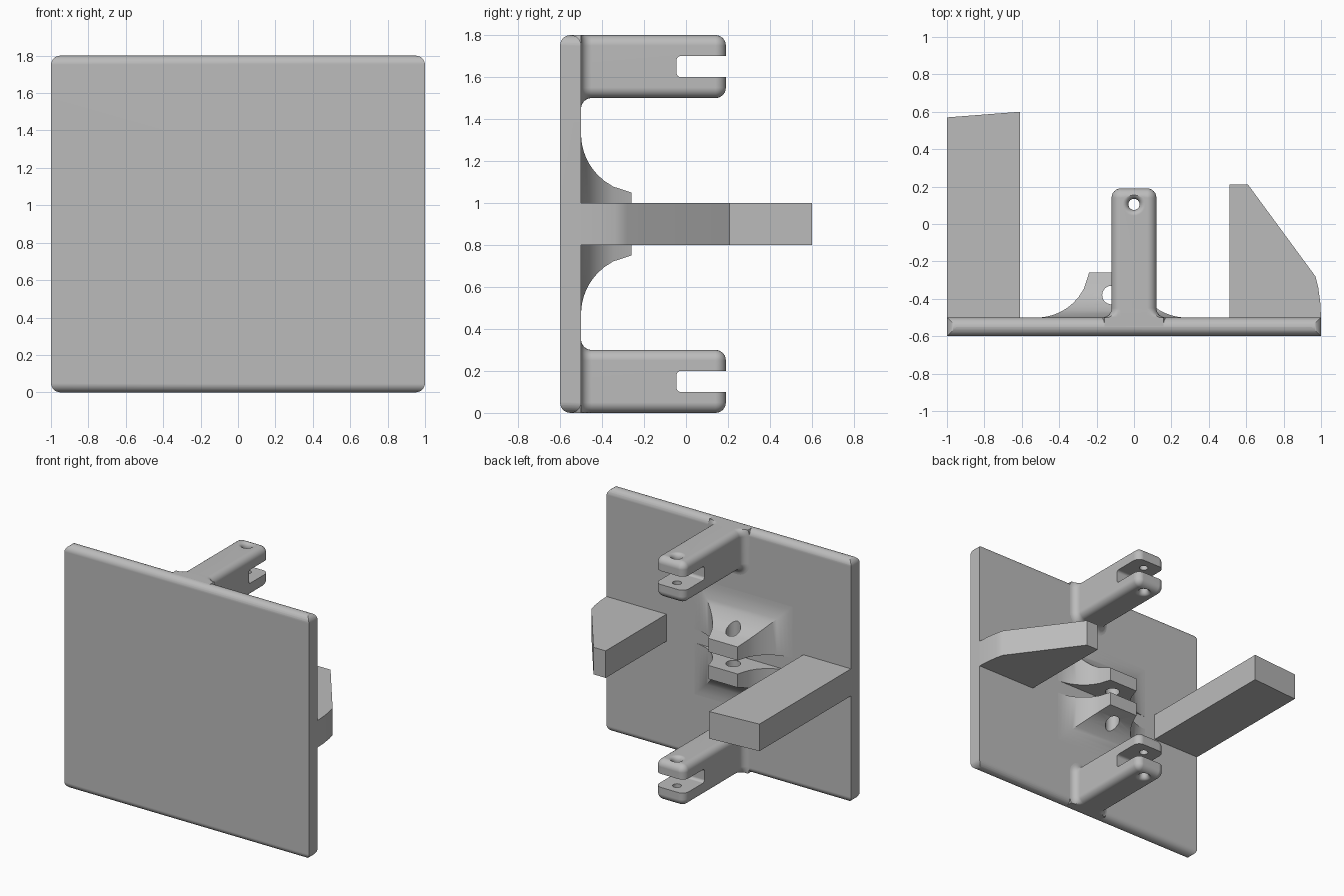
import bpy, bmesh
from math import sin, cos, pi, sqrt
from mathutils import Vector

old = bpy.data.objects.get("Cube")
if old:
    bpy.data.objects.remove(old, do_unlink=True)

GREY = (0.5, 0.5, 0.5, 1)
mat = bpy.data.materials.new("plain grey")
mat.diffuse_color = GREY
mat.use_nodes = True
mat.node_tree.nodes["Principled BSDF"].inputs["Base Color"].default_value = GREY


def loft(name, loops):
    """Skin a list of equal point loops and cap both ends."""
    bm = bmesh.new()
    rings = [[bm.verts.new(p) for p in loop] for loop in loops]
    n = len(rings[0])
    for a, b in zip(rings, rings[1:]):
        for i in range(n):
            bm.faces.new((a[i], a[(i + 1) % n], b[(i + 1) % n], b[i]))
    bm.faces.new(rings[0])
    bm.faces.new(rings[-1])
    bmesh.ops.recalc_face_normals(bm, faces=bm.faces)
    me = bpy.data.meshes.new(name)
    bm.to_mesh(me)
    bm.free()
    me.materials.append(mat)
    ob = bpy.data.objects.new(name, me)
    bpy.context.collection.objects.link(ob)
    return ob


def prism(name, pts, axis, lo, hi):
    """Extrude a flat profile along one axis."""
    place = {"x": lambda p, h: (h, p[0], p[1]),
             "y": lambda p, h: (p[0], h, p[1]),
             "z": lambda p, h: (p[0], p[1], h)}[axis]
    return loft(name, [[place(p, h) for p in pts] for h in (lo, hi)])


def round_rect(u0, u1, v0, v1, r, seg=6):
    corners = [(u1 - r, v1 - r), (u0 + r, v1 - r), (u0 + r, v0 + r), (u1 - r, v0 + r)]
    return [(cu + r * cos((q + k / seg) * pi / 2), cv + r * sin((q + k / seg) * pi / 2))
            for q, (cu, cv) in enumerate(corners) for k in range(seg + 1)]


def lathe(name, x, y, rows, n=24):
    """Vertical turned shape from (radius, z) rows."""
    return loft(name, [[(x + r * cos(2 * pi * i / n), y + r * sin(2 * pi * i / n), z)
                        for i in range(n)] for r, z in rows])


def combine(ob, tool, operation):
    mod = ob.modifiers.new(operation.lower(), "BOOLEAN")
    mod.operation, mod.solver, mod.object = operation, "EXACT", tool
    graph = bpy.context.evaluated_depsgraph_get()
    me = bpy.data.meshes.new_from_object(ob.evaluated_get(graph))
    ob.modifiers.clear()
    ob.data = me
    bpy.data.objects.remove(tool, do_unlink=True)


def finish(ob):
    bpy.ops.object.select_all(action="DESELECT")
    ob.select_set(True)
    bpy.context.view_layer.objects.active = ob
    bpy.ops.object.shade_smooth_by_angle(angle=pi / 6)
    mod = ob.modifiers.new("clean shading", "WEIGHTED_NORMAL")
    mod.keep_sharp = True


# Plate: rounded along top and bottom, rounded corners
BACK, R = -0.5, 0.05
plate = prism("plate", round_rect(-0.6, BACK, 0, 1.8, 0.049), "x", -1, 1)
combine(plate, prism("cutter", round_rect(-1, 1, 0, 1.8, R), "y", -0.7, -0.4), "INTERSECT")
finish(plate)


# Forked arms: flared at the plate, rounded at the tip, slotted and drilled
def forked_arm(name, z0, z1):
    tip, steps = 0.19, 6
    sections = [(BACK - R, R)]
    for k in range(steps + 1):
        t = k / steps * pi / 2
        sections.append((BACK + R * (1 - cos(t)), R * (1 - sin(t))))
    for k in range(steps + 1):
        t = k / steps * pi / 2
        sections.append((tip - R * (1 - sin(t)), -0.98 * R * (1 - cos(t))))
    loops = [[(x, y, min(max(z, 0), 1.8))
              for x, z in round_rect(-0.12 - d, 0.12 + d, z0 - d, z1 + d, R + d)]
             for y, d in sections]
    arm = loft(name, loops)
    slot = round_rect(-0.045, 0.4, z0 + 0.1, z1 - 0.1, 0.02)
    combine(arm, prism("cutter", slot, "x", -0.3, 0.3), "DIFFERENCE")
    flare = [(0.03 + 0.03 * (1 - cos(k / 5 * pi / 2)), 0.035 * (1 - sin(k / 5 * pi / 2)))
             for k in range(6)]
    rows = [(0.06, z0 - 0.1)] + [(r, z0 + h) for r, h in reversed(flare)]
    rows += [(r, z1 - h) for r, h in flare] + [(0.06, z1 + 0.1)]
    combine(arm, lathe("cutter", 0, 0.105, rows), "DIFFERENCE")
    finish(arm)


forked_arm("upper_forked_arm", 1.5, 1.8)
forked_arm("lower_forked_arm", 0, 0.3)


# Hinge lugs: concave on all four sides, split by a slot, drilled vertically
def flared_profile(mid, half_tip, half_base, height, steps=10):
    run = half_base - half_tip
    r = (run ** 2 + height ** 2) / (2 * height)
    side = []
    for k in range(steps + 1):
        u = run * k / steps
        side.append((half_base - u, BACK + r - sqrt(r * r - u * u)))
    side = [(half_base, BACK - 0.03)] + side
    return [(mid + u, y) for u, y in side] + [(mid - u, y) for u, y in reversed(side)]


LUG_X, LUG_Z = -0.12, 0.9
lugs = prism("hinge_lugs", flared_profile(LUG_X, 0.12, 0.4, 0.24), "z", 0.3, 1.5)
tall = [(y, z) for z, y in flared_profile(LUG_Z, 0.15, 0.43, 0.24)]
combine(lugs, prism("cutter", tall, "x", -0.8, 0.6), "INTERSECT")
gap = [(BACK, 0.85), (0, 0.85), (0, 0.95), (BACK, 0.95)]
combine(lugs, prism("cutter", gap, "x", -0.8, 0.6), "DIFFERENCE")
combine(lugs, lathe("cutter", LUG_X, -0.38, [(0.05, 0.3), (0.05, 1.5)]), "DIFFERENCE")
finish(lugs)

# Side bars standing off the back of the plate
finish(prism("long_bar", [(-1, BACK), (-0.61, BACK), (-0.61, 0.6), (-1, 0.57)], "z", 0.8, 1))
finish(prism("tapered_bar", [(0.51, BACK), (1, BACK), (0.996, -0.42), (0.985, -0.34),
                             (0.97, -0.28), (0.61, 0.21), (0.51, 0.21)], "z", 0.8, 1))
